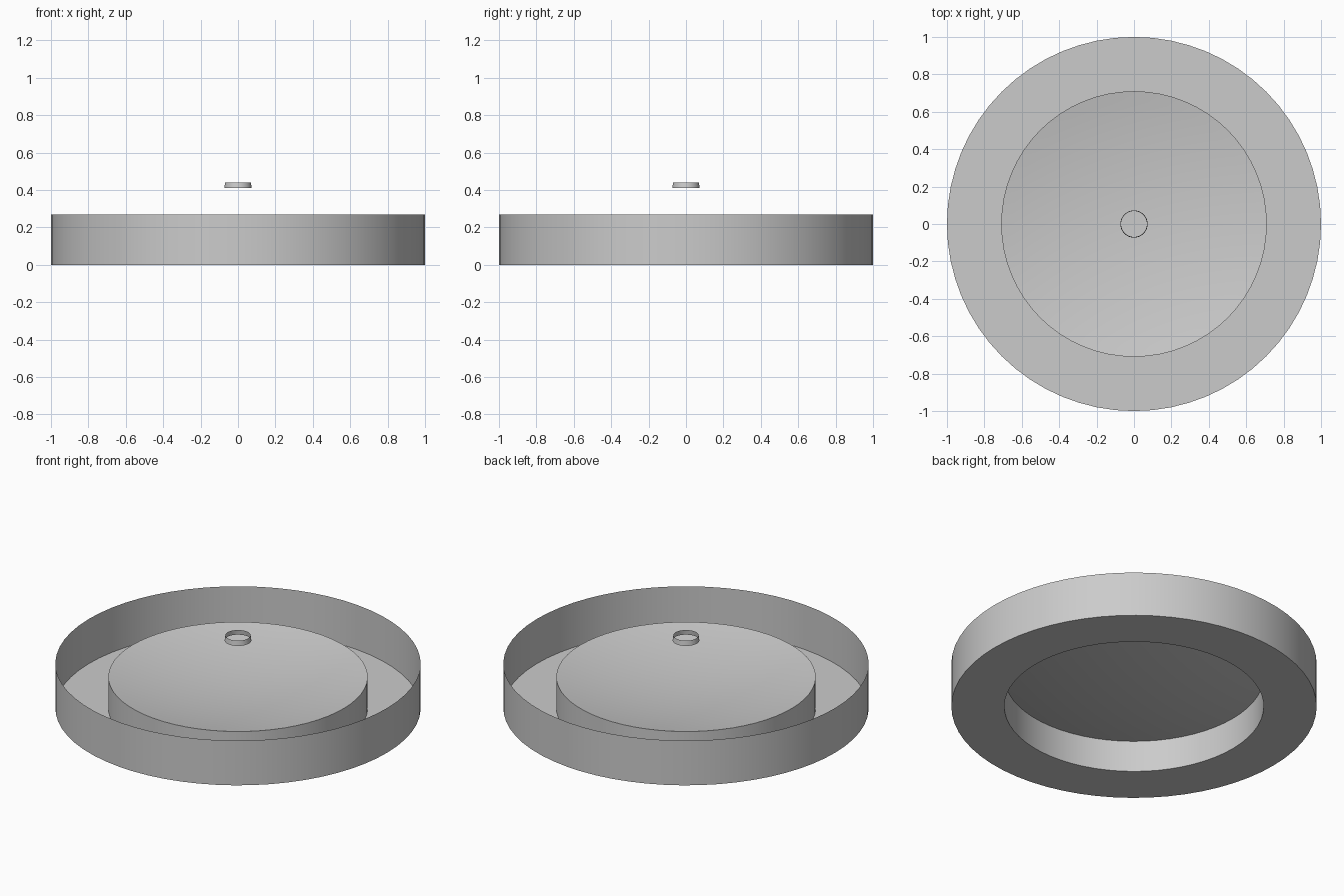
import bpy, bmesh, math

SEGMENTS = 64

cube = bpy.data.objects.get("Cube")
if cube:
    bpy.data.objects.remove(cube, do_unlink=True)

grey = bpy.data.materials.new("plain grey")
grey.use_nodes = True
colour = (0.6, 0.6, 0.6, 1)
grey.diffuse_color = colour
grey.node_tree.nodes["Principled BSDF"].inputs["Base Color"].default_value = colour


def revolve(name, profile):
    """Spin a profile of (radius, height) points around z into a thin sheet."""
    bm = bmesh.new()
    verts = [bm.verts.new((r, 0, z)) for r, z in profile]
    edges = [bm.edges.new(pair) for pair in zip(verts, verts[1:])]
    bmesh.ops.spin(bm, geom=verts + edges, cent=(0, 0, 0), axis=(0, 0, 1),
                   angle=math.tau, steps=SEGMENTS, use_merge=True)
    bmesh.ops.remove_doubles(bm, verts=bm.verts, dist=1e-5)
    bmesh.ops.recalc_face_normals(bm, faces=bm.faces)
    mesh = bpy.data.meshes.new(name)
    bm.to_mesh(mesh)
    bm.free()
    mesh.materials.append(grey)
    obj = bpy.data.objects.new(name, mesh)
    bpy.context.collection.objects.link(obj)
    bpy.ops.object.select_all(action='DESELECT')
    obj.select_set(True)
    bpy.context.view_layer.objects.active = obj
    bpy.ops.object.shade_smooth_by_angle(angle=math.radians(30))
    return obj


OUTER, INNER = 1.0, 0.71
RIM, DISH_EDGE, DISH_DEPTH = 0.27, 0.19, 0.07

# Tray: outer wall, flat floor and inner wall
revolve("outer_wall", [(OUTER, 0), (OUTER, RIM)])
revolve("floor_ring", [(INNER, 0), (OUTER, 0)])
revolve("inner_wall", [(INNER, 0), (INNER, DISH_EDGE)])

# Shallow concave dish closing the inner wall
STEPS = 12
revolve("dish", [(INNER * i / STEPS, DISH_EDGE - DISH_DEPTH * (1 - (i / STEPS) ** 2))
                 for i in range(STEPS + 1)])
dish = bpy.data.objects["dish"].data
if sum(p.normal.z for p in dish.polygons) < 0:
    dish.flip_normals()
floor = bpy.data.objects["floor_ring"].data
if floor.polygons[0].normal.z < 0:
    floor.flip_normals()

# Small open ring hovering above the dish
revolve("centre_ring", [(0.073, 0.41), (0.069, 0.44)])
